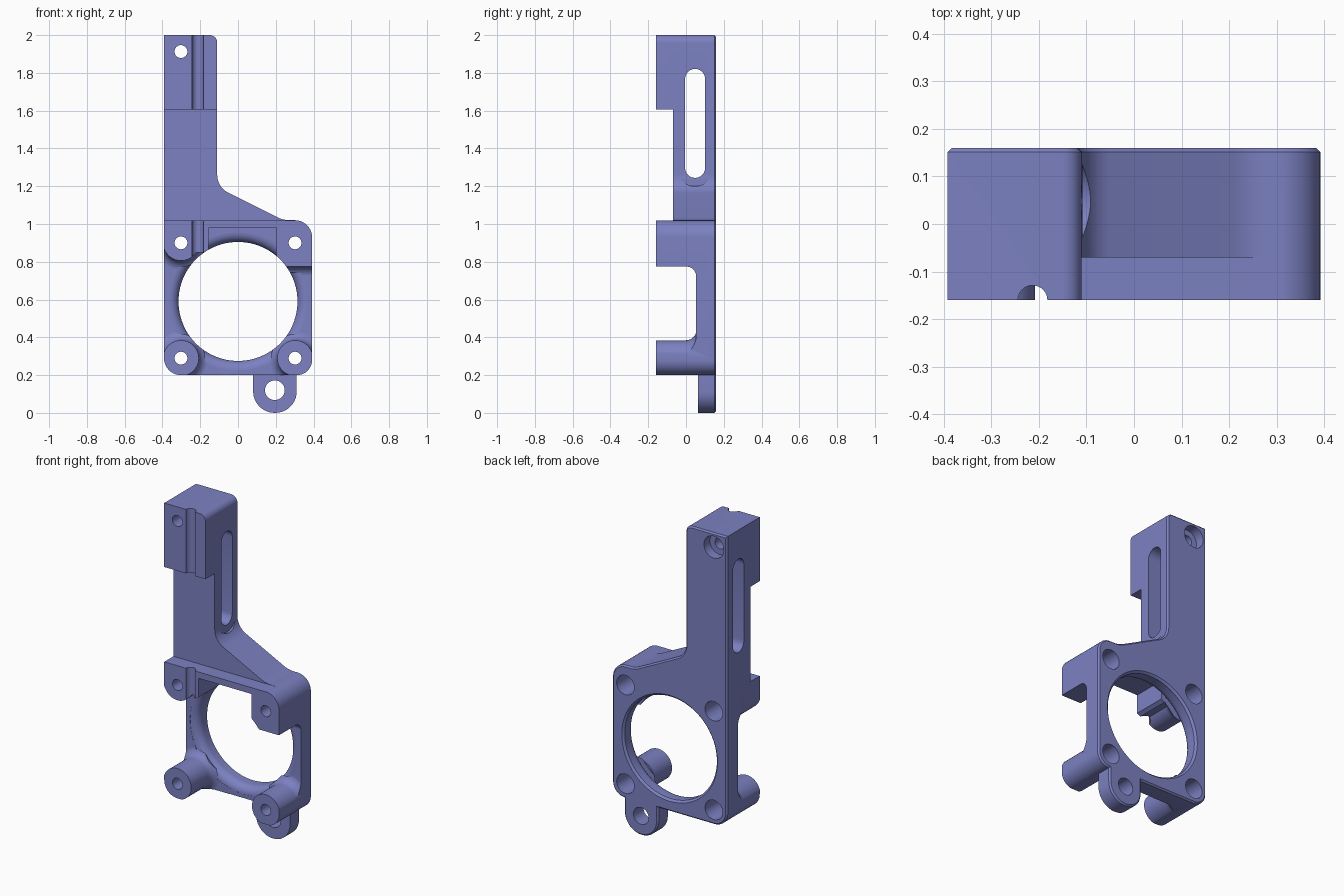
import bpy, bmesh, math
from mathutils import Vector

if "Cube" in bpy.data.objects:
    bpy.data.objects.remove(bpy.data.objects["Cube"])

mat = bpy.data.materials.new("slate blue plastic")
mat.diffuse_color = (0.2, 0.22, 0.535, 1)
mat.use_nodes = True
mat.node_tree.nodes["Principled BSDF"].inputs["Base Color"].default_value = mat.diffuse_color


def rounded(corners, steps=8):
    """Turn (a, b, radius) corners into a polygon with arcs."""
    out = []
    for i, (a, b, r) in enumerate(corners):
        p = Vector((a, b))
        if r == 0:
            out.append(p)
            continue
        u = (Vector(corners[i - 1][:2]) - p).normalized()
        v = (Vector(corners[(i + 1) % len(corners)][:2]) - p).normalized()
        half = u.angle(v) / 2
        centre = p + (u + v).normalized() * (r / math.sin(half))
        s = p + u * (r / math.tan(half)) - centre
        e = p + v * (r / math.tan(half)) - centre
        turn = math.pi - 2 * half
        for k in range(steps + 1):
            t = k / steps
            out.append(centre + (s * math.sin((1 - t) * turn) + e * math.sin(t * turn)) / math.sin(turn))
    return out


def inset(pts, d):
    """Shrink a counterclockwise polygon by d with mitred corners."""
    out = []
    for i, p in enumerate(pts):
        u = (p - pts[i - 1]).normalized()
        v = (pts[(i + 1) % len(pts)] - p).normalized()
        n1, n2 = Vector((-u.y, u.x)), Vector((-v.y, v.x))
        out.append(p + (n1 + n2) * (d / (1 + n1.dot(n2))))
    return out


def loft(name, rings):
    """Skin a stack of equal rings and cap both ends."""
    bm = bmesh.new()
    rings = [[bm.verts.new(p) for p in ring] for ring in rings]
    n = len(rings[0])
    bm.faces.new(rings[0])
    bm.faces.new(rings[-1])
    for a, b in zip(rings, rings[1:]):
        for i in range(n):
            bm.faces.new((a[i], a[(i + 1) % n], b[(i + 1) % n], b[i]))
    bmesh.ops.recalc_face_normals(bm, faces=bm.faces)
    me = bpy.data.meshes.new(name)
    bm.to_mesh(me)
    bm.free()
    me.materials.append(mat)
    ob = bpy.data.objects.new(name, me)
    bpy.context.collection.objects.link(ob)
    return ob


def prism(name, pts, d0, d1, axis="y"):
    place = {"y": lambda p, d: (p[0], d, p[1]),
             "x": lambda p, d: (d, p[0], p[1]),
             "z": lambda p, d: (p[0], p[1], d)}[axis]
    return loft(name, [[place(p, d) for p in pts] for d in (d0, d1)])


def box(name, a0, a1, b0, b1, d0, d1):
    return prism(name, [(a0, b0), (a1, b0), (a1, b1), (a0, b1)], d0, d1)


def circle(a, b, r, n=32):
    return [(a + r * math.cos(2 * math.pi * i / n), b + r * math.sin(2 * math.pi * i / n)) for i in range(n)]


def lathe(name, x, z, profile, n=40):
    """Revolve (radius, y) points around an axis parallel to y."""
    return loft(name, [[(p[0], y, p[1]) for p in circle(x, z, r, n)] for r, y in profile])


def arc(ca, cb, r, t0, t1, n=8):
    return [(ca + r * math.cos(math.radians(t0 + (t1 - t0) * i / n)),
             cb + r * math.sin(math.radians(t0 + (t1 - t0) * i / n))) for i in range(n + 1)]


def volume(me):
    bm = bmesh.new()
    bm.from_mesh(me)
    v = bm.calc_volume()
    bm.free()
    return v


def cut(target, tool):
    """Subtract tool, keeping the first solver result that is plausible."""
    before = volume(target.data)
    for solver in ("MANIFOLD", "EXACT"):
        m = target.modifiers.new("cut", "BOOLEAN")
        m.operation, m.object, m.solver = "DIFFERENCE", tool, solver
        dg = bpy.context.evaluated_depsgraph_get()
        dg.update()
        me = bpy.data.meshes.new_from_object(target.evaluated_get(dg))
        target.modifiers.remove(m)
        if 0.3 * before < volume(me) < before * 0.999999:
            target.data = me
            break
    bpy.data.objects.remove(tool)


# full-depth blank with lug, frame, sloped web and column, chamfered at the back
W = 0.392
outline = rounded([(-W, 0.2, 0.09), (0.08, 0.2, 0), (0.08, 0, 0.114), (0.311, 0, 0.114),
                   (0.311, 0.2, 0), (W, 0.2, 0.08), (W, 1.02, 0.09), (0.24, 1.02, 0.15),
                   (-0.11, 1.195, 0.105), (-0.11, 2.0, 0.04), (-W, 2.0, 0)], 10)
rim = inset(outline, 0.009)
bracket = loft("bracket", [[(p.x, y, p.y) for p in ring]
                           for ring, y in ((outline, -0.16), (outline, 0.151), (rim, 0.16))])

# step the column and web back between the two front blocks
cut(bracket, box("column_step", -0.6, 0.6, 1.019, 1.605, -0.3, -0.07))

# pocket in front of the frame plate, leaving the bar, corner blocks and bosses
pocket = prism("pocket", [(-0.6, 0.1), (0.6, 0.1), (0.6, 0.775), (0.205, 0.775), (0.205, 0.98),
                          (-0.157, 0.98), (-0.157, 0.85), (-0.25, 0.85), (-0.25, 0.9),
                          (-0.6, 0.9)], -0.3, 0.054)
boss = [(0.0945, -0.4)] + [(0.1495 + a, y) for a, y in arc(0, 0, 0.055, 180, 90)] + [(0.1495, 0.1)]
for x, z in ((-0.302, 0.29), (0.302, 0.29), (-0.302, 0.9)):
    cut(pocket, lathe("boss", x, z, boss))
fillet = [(0.08, 0.8), (0.0, 0.8)] + arc(0.0, 0.72, 0.055, 90, 0) + [(0.08, 0.72)]
cut(pocket, prism("block_fillet", fillet, 0.21, 0.7, "x"))
cut(bracket, pocket)

# thin the lug below the frame
cut(bracket, box("lug_step", -0.1, 0.6, -0.2, 0.201, -0.3, 0.063))

# big round opening with a flared front rim and chamfered back rim
opening = [(0.315, -0.3), (0.315, 0.05), (0.365, 0.051)] + arc(0.365, 0.105, 0.05, 270, 180) \
    + [(0.315, 0.148), (0.335, 0.168)]
cut(bracket, lathe("opening", 0, 0.59, opening, 96))

# screw holes with rear counterbores
for x, z, r, depth in ((-0.302, 0.29, 0.06, 0.0), (0.302, 0.29, 0.06, 0.0), (-0.302, 0.9, 0.06, 0.0),
                       (0.302, 0.9, 0.06, 0.0), (-0.302, 1.913, 0.068, 0.1)):
    cut(bracket, lathe("screw_hole", x, z, [(0.034, -0.3), (0.034, depth), (r, depth + 0.001), (r, 0.3)], 32))
cut(bracket, lathe("lug_hole", 0.195, 0.12, [(0.052, -0.3), (0.052, 0.3)], 32))

# sideways slot through the column, with a relief in the web below it
slot = arc(0.048, 1.768, 0.053, 0, 180, 12) + arc(0.048, 1.297, 0.053, 180, 360, 12)
cut(bracket, prism("slot", slot, -0.5, 0.1, "x"))
cut(bracket, prism("slot_relief", circle(0.048, 1.295, 0.095), -0.108, 0.1, "x"))

# vertical rod groove in the front blocks
cut(bracket, prism("rod_groove", circle(-0.213, -0.16, 0.031), 0.7, 2.1, "z"))

bpy.ops.object.select_all(action="DESELECT")
bracket.select_set(True)
bpy.context.view_layer.objects.active = bracket
bpy.ops.object.shade_smooth_by_angle(angle=math.radians(30))
